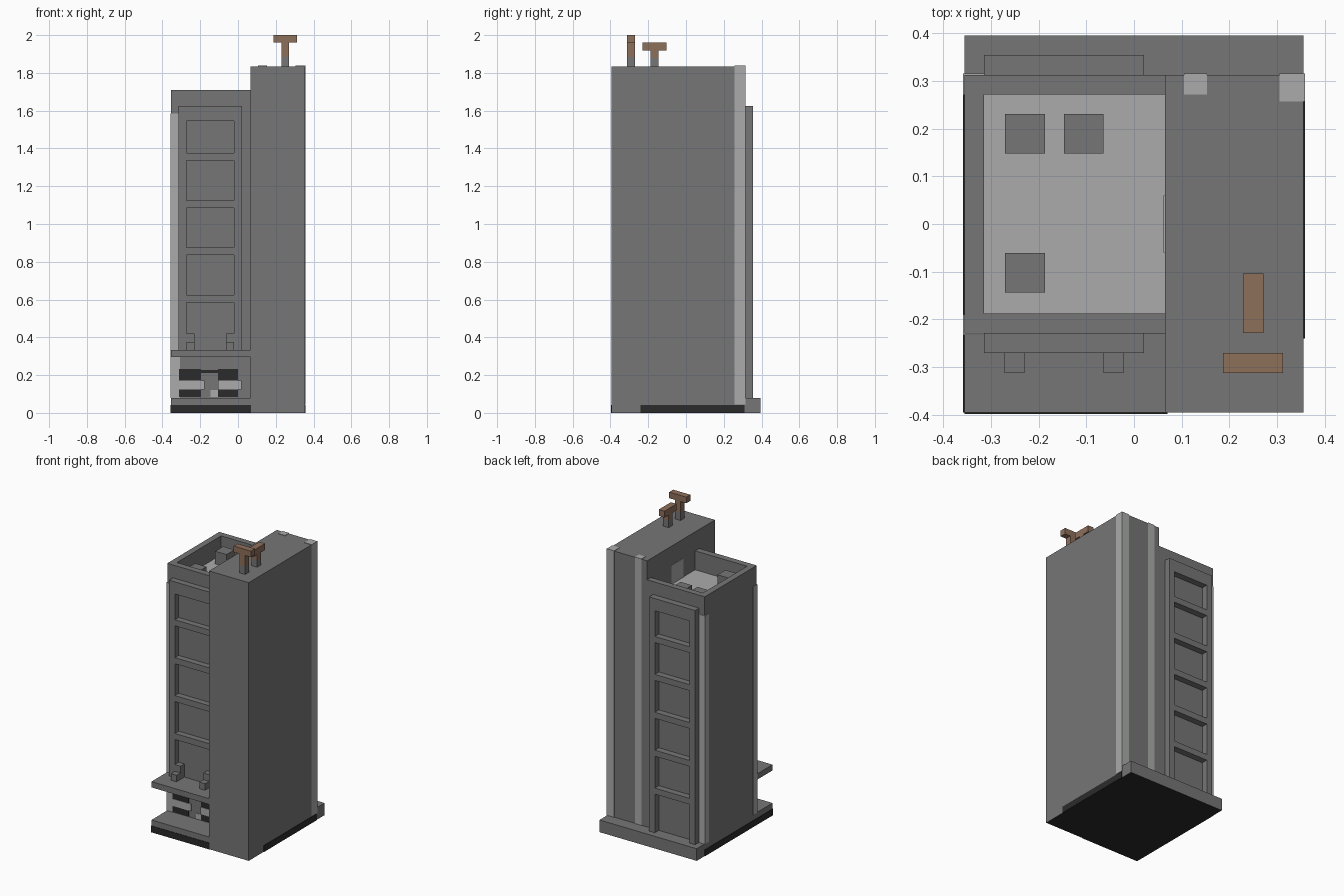
import bpy, bmesh
from mathutils import Vector

cube = bpy.data.objects.get("Cube")
if cube:
    bpy.data.objects.remove(cube, do_unlink=True)


def material(name, rgb):
    m = bpy.data.materials.new(name)
    m.use_nodes = True
    m.diffuse_color = (*rgb, 1)
    m.node_tree.nodes["Principled BSDF"].inputs["Base Color"].default_value = (*rgb, 1)
    return m


CONCRETE = material("concrete grey", (0.18, 0.18, 0.18))
PALE = material("pale grey", (0.40, 0.41, 0.40))
BROWN = material("rust brown", (0.27, 0.16, 0.105))
DARK = material("charcoal", (0.024, 0.024, 0.024))


def box(name, x, y, z, mat=CONCRETE, top=None, under=None):
    """Box from (min, max) ranges, with optional top and underside colours."""
    bm = bmesh.new()
    bmesh.ops.create_cube(bm, size=1)
    for v in bm.verts:
        v.co = Vector([r[0] if c < 0 else r[1] for c, r in zip(v.co, (x, y, z))])
    for f in bm.faces:
        f.normal_update()
        if top and f.normal.z > 0.5:
            f.material_index = 1
        if under and f.normal.z < -0.5:
            f.material_index = 2
    mesh = bpy.data.meshes.new(name)
    bm.to_mesh(mesh)
    bm.free()
    for m in (mat, top or mat, under or mat):
        mesh.materials.append(m)
    ob = bpy.data.objects.new(name, mesh)
    bpy.context.collection.objects.link(ob)
    return ob


L, R, MID = -0.355, 0.355, 0.065      # outer sides and the split between blocks
FRONT, BACK = -0.395, 0.395           # footprint
WALL_F, WALL_B = -0.23, 0.312         # tower walls
P = 0.003                             # thickness of painted plates
ROOF, RIM, TALL = 1.585, 1.71, 1.835

# Main blocks
box("tall_block", (MID, R), (FRONT, WALL_B), (0, TALL), under=DARK)
box("tower", (L, MID), (WALL_F, WALL_B), (0, ROOF), top=PALE, under=DARK)
box("front_step", (L, MID), (FRONT, WALL_F), (0, 0.08), under=DARK)
box("back_step", (L, R), (WALL_B, BACK), (0, 0.08), under=DARK)
box("awning", (L, MID), (FRONT, WALL_F), (0.295, 0.333))

# Roof parapet and rooftop units
box("parapet_side", (L, -0.314), (WALL_F, WALL_B), (ROOF, RIM))
box("parapet_front", (-0.314, MID), (WALL_F, -0.188), (ROOF, RIM))
box("parapet_back", (-0.314, MID), (0.272, WALL_B), (ROOF, RIM))
for i, (x, y) in enumerate([(-0.27, 0.148), (-0.147, 0.148), (-0.27, -0.144)]):
    box(f"roof_unit_{i}", (x, x + 0.083), (y, y + 0.083), (ROOF, 1.668))


# Window frames: two stiles and evenly spaced rails, front and back
def window_frame(name, y, bottom, rails):
    box(name + "_stile_right", (-0.314, -0.272), y, (bottom, 1.625))
    box(name + "_stile_left", (-0.02, 0.021), y, (bottom, 1.625))
    box(name + "_top_rail", (-0.272, -0.02), y, (1.545, 1.625))
    for i in range(rails):
        z = 1.335 - 0.25 * i
        box(f"{name}_rail_{i}", (-0.272, -0.02), y, (z, z + 0.04))


window_frame("front_frame", (-0.27, WALL_F), 0.333, 4)
window_frame("back_frame", (WALL_B, 0.354), 0.08, 5)

# Stepped blocks standing on the awning
for side, x in (("right", -0.272), ("left", -0.064)):
    box(f"awning_block_{side}", (x, x + 0.042), (-0.312, -0.27), (0.333, 0.376))
    box(f"awning_block_tall_{side}", (x, x + 0.042), (-0.27, WALL_F), (0.333, 0.42))

# T-shaped rooftop vents
box("vent_a_foot", (0.229, 0.271), (-0.312, -0.27), (TALL, 1.885))
box("vent_a_post", (0.229, 0.271), (-0.312, -0.27), (1.885, 1.96), BROWN)
box("vent_a_bar", (0.187, 0.312), (-0.312, -0.27), (1.96, 2.0), BROWN)
box("vent_b_foot", (0.229, 0.271), (-0.187, -0.146), (TALL, 1.88))
box("vent_b_post", (0.229, 0.271), (-0.187, -0.146), (1.88, 1.918), BROWN)
box("vent_b_bar", (0.229, 0.271), (-0.229, -0.104), (1.918, 1.96), BROWN)

# Pale painted corner strips
box("tower_front_strip", (L - P, -0.308), (WALL_F - P, -0.19), (0.08, ROOF), PALE)
box("tower_back_strip", (L - P, -0.314), (0.27, WALL_B + P), (0.08, ROOF), PALE)
box("tall_corner_strip", (0.305, R + P), (0.257, WALL_B + P), (0.045, TALL + P), PALE)
box("tall_middle_strip", (0.105, 0.153), (0.272, WALL_B + P), (0.08, TALL + P), PALE)
box("roof_wall_patch", (MID - P, MID), (-0.06, 0.06), (ROOF, 1.71), PALE)

# Dark band around the foot
box("foot_band_front", (L, 0.07), (FRONT - P, FRONT), (0, 0.042), DARK)
box("foot_band_right", (L - P, L), (FRONT, WALL_B), (0, 0.042), DARK)
box("foot_band_left", (R, R + P), (-0.24, 0.31), (0, 0.042), DARK)

# Shop front: dark windows with pale bars and a doorway
for side, x0, x1 in (("right", -0.312, -0.195), ("left", -0.105, 0.0)):
    box(f"shop_window_{side}", (x0, x1), (WALL_F - 0.006, WALL_F), (0.085, 0.232), DARK)
    box(f"shop_bar_{side}", (x0, x1 + 0.018), (WALL_F - 0.009, WALL_F), (0.125, 0.172), PALE)
box("door_lintel", (-0.195, -0.105), (WALL_F - 0.006, WALL_F), (0.212, 0.228), DARK)
box("door_panel", (-0.145, -0.105), (WALL_F - P, WALL_F), (0.083, 0.12), PALE)
